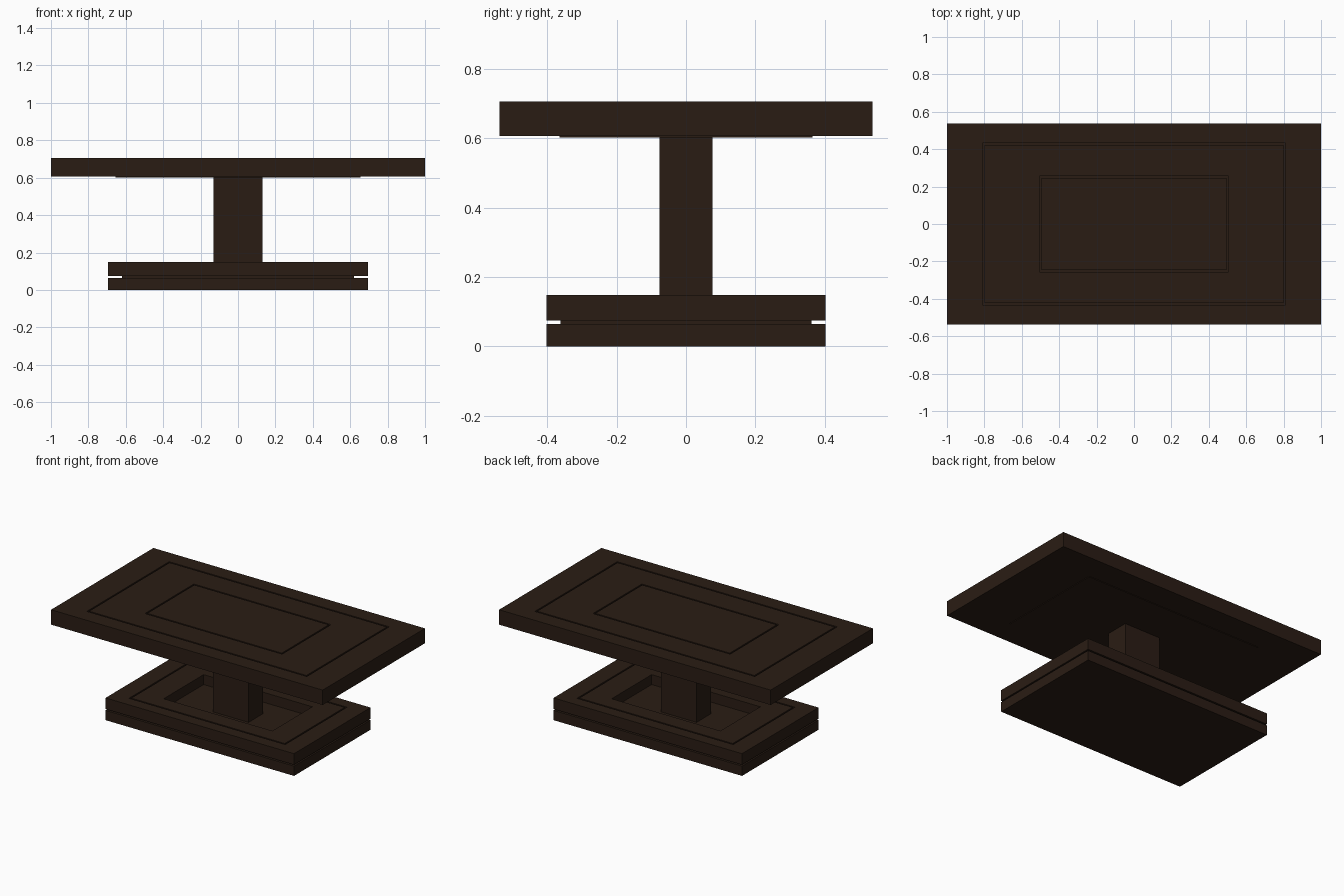
import bpy
import bmesh

if "Cube" in bpy.data.objects:
    bpy.data.objects.remove(bpy.data.objects["Cube"])

wood = bpy.data.materials.new("dark_wood")
wood.diffuse_color = (0.023, 0.012, 0.007, 1)
wood.use_nodes = True
wood.node_tree.nodes["Principled BSDF"].inputs["Base Color"].default_value = wood.diffuse_color


def stepped_slab(name, rings):
    """Skin a stack of centred rectangles (half x, half y, z), capped at both ends."""
    bm = bmesh.new()
    loops = [[bm.verts.new((sx * hx, sy * hy, z))
              for sx, sy in ((-1, -1), (1, -1), (1, 1), (-1, 1))]
             for hx, hy, z in rings]
    for a, b in zip(loops, loops[1:]):
        for i in range(4):
            j = (i + 1) % 4
            bm.faces.new((a[i], a[j], b[j], b[i]))
    bm.faces.new(loops[0][::-1])
    bm.faces.new(loops[-1])
    bmesh.ops.recalc_face_normals(bm, faces=bm.faces)
    mesh = bpy.data.meshes.new(name)
    bm.to_mesh(mesh)
    bm.free()
    mesh.materials.append(wood)
    obj = bpy.data.objects.new(name, mesh)
    bpy.context.collection.objects.link(obj)
    return obj


def box(name, hx, hy, z0, z1):
    return stepped_slab(name, [(hx, hy, z0), (hx, hy, z1)])


def groove(hx, hy, z, width=0.01, depth=0.01):
    """Rings for a rectangular groove cut into a surface at height z."""
    ix, iy = hx - width, hy - width
    return [(hx, hy, z), (hx, hy, z - depth), (ix, iy, z - depth), (ix, iy, z)]


# Table top with two inlaid grooves
TOP = 0.705
stepped_slab("table_top", [(1.0, 0.538, 0.606), (1.0, 0.538, TOP)]
             + groove(0.81, 0.433, TOP) + groove(0.505, 0.257, TOP))

# Thin panel under the top
box("under_panel", 0.655, 0.365, 0.602, 0.607)

# Central column
box("column", 0.132, 0.077, 0.07, 0.61)

# Base: lower slab, recessed spacer, and upper frame with groove and well
box("base_lower_slab", 0.694, 0.402, 0.0, 0.065)
box("base_spacer", 0.62, 0.362, 0.064, 0.075)
RIM, FLOOR = 0.148, 0.082
stepped_slab("base_upper_frame", [(0.694, 0.402, 0.074), (0.694, 0.402, RIM)]
             + groove(0.575, 0.325, RIM)
             + [(0.40, 0.21, RIM), (0.40, 0.21, FLOOR)])
